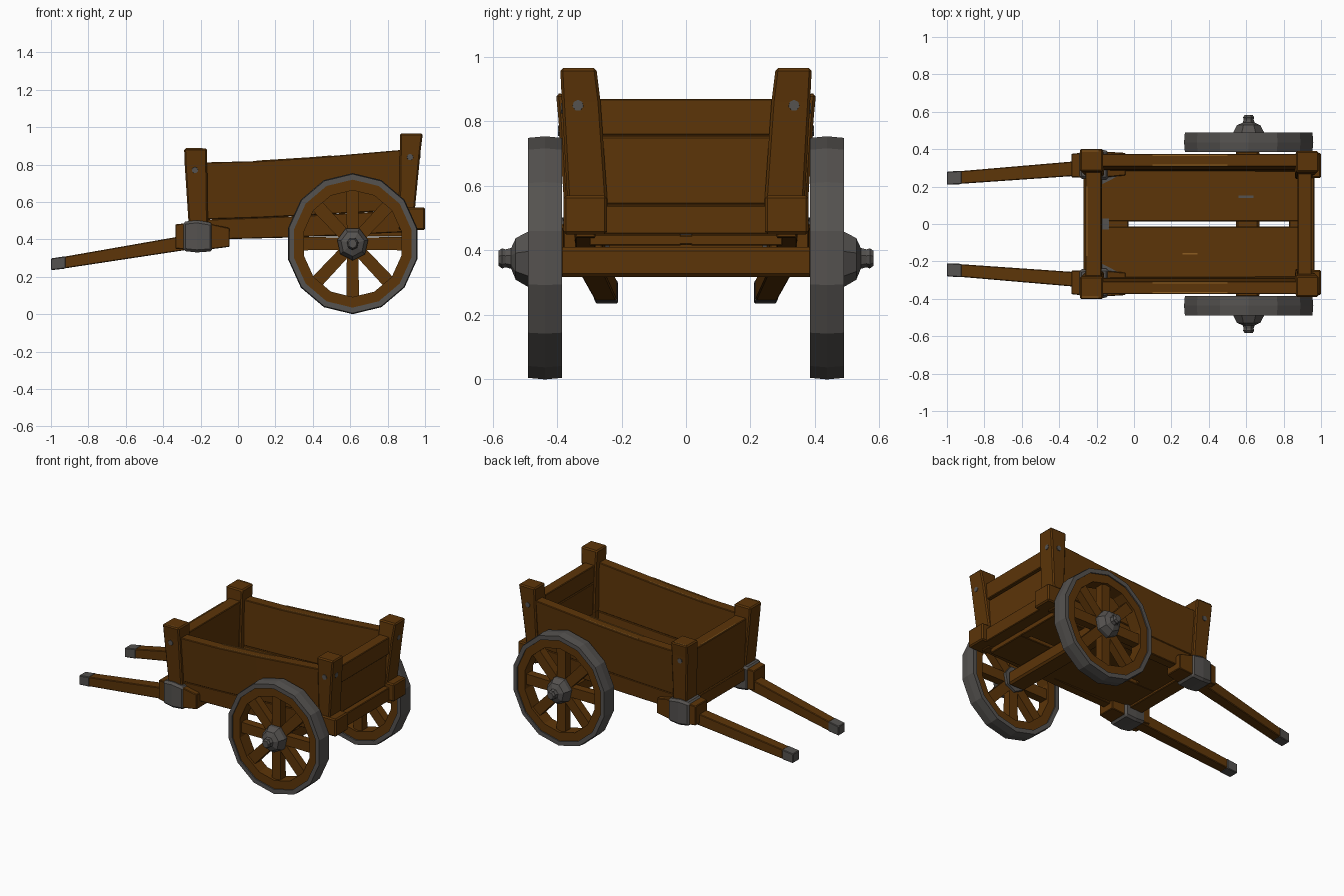
import bpy, bmesh, math
from mathutils import Vector

if "Cube" in bpy.data.objects:
    bpy.data.objects.remove(bpy.data.objects["Cube"])


def material(name, rgb):
    m = bpy.data.materials.new(name)
    m.diffuse_color = (*rgb, 1)
    m.use_nodes = True
    m.node_tree.nodes["Principled BSDF"].inputs["Base Color"].default_value = m.diffuse_color
    return m


WOOD = material("brown wood", (0.107, 0.035, 0.0025))
IRON = material("grey iron", (0.090, 0.084, 0.079))
WORN = material("worn wood edge", (0.27, 0.11, 0.015))


def finish(name, bm, mat, bevel=0.0):
    bmesh.ops.recalc_face_normals(bm, faces=bm.faces[:])
    me = bpy.data.meshes.new(name)
    bm.to_mesh(me)
    bm.free()
    me.materials.append(mat)
    ob = bpy.data.objects.new(name, me)
    bpy.context.collection.objects.link(ob)
    if bevel:
        b = ob.modifiers.new("chamfer", 'BEVEL')
        b.width = bevel
        b.segments = 1
        b.limit_method = 'ANGLE'
    return ob


def loft(name, mat, sections, bevel=0.004):
    """Solid through a row of four-cornered sections."""
    bm = bmesh.new()
    rows = [[bm.verts.new(p) for p in sec] for sec in sections]
    for a, b in zip(rows, rows[1:]):
        for i in range(4):
            j = (i + 1) % 4
            bm.faces.new((a[i], a[j], b[j], b[i]))
    bm.faces.new(rows[0])
    bm.faces.new(rows[-1])
    return finish(name, bm, mat, bevel)


def xsec(x, y0, y1, z0, z1, s=1):
    return [(x, s * y0, z0), (x, s * y1, z0), (x, s * y1, z1), (x, s * y0, z1)]


def zsec(z, x0, x1, y0, y1, s=1):
    return [(x0, s * y0, z), (x1, s * y0, z), (x1, s * y1, z), (x0, s * y1, z)]


def box(name, mat, x0, x1, y0, y1, z0, z1, s=1, bevel=0.004):
    return loft(name, mat, [xsec(x0, y0, y1, z0, z1, s), xsec(x1, y0, y1, z0, z1, s)], bevel)


CX, CZ, SQUASH = 0.613, 0.377, 0.94


def revolve(name, mat, profile, n, s, closed):
    """Turn (radius, y) points around the wheel axis."""
    bm = bmesh.new()
    rings = []
    for k in range(n):
        a = 2 * math.pi * k / n - math.pi / 2
        rings.append([bm.verts.new((CX + r * SQUASH * math.cos(a), s * y, CZ + r * math.sin(a)))
                      for r, y in profile])
    m = len(profile)
    for k in range(n):
        a, b = rings[k], rings[(k + 1) % n]
        for i in range(m if closed else m - 1):
            j = (i + 1) % m
            bm.faces.new((a[i], a[j], b[j], b[i]))
    if not closed:
        bm.faces.new([r[0] for r in rings])
        bm.faces.new([r[-1] for r in rings])
    return finish(name, bm, mat)


def rivet(name, loc, normal, r=0.019):
    bm = bmesh.new()
    bmesh.ops.create_cone(bm, cap_ends=True, segments=7, radius1=r, radius2=r * 0.9, depth=0.012)
    bm.transform(Vector(normal).to_track_quat('Z', 'Y').to_matrix().to_4x4())
    bmesh.ops.translate(bm, verts=bm.verts[:], vec=loc)
    finish(name, bm, IRON)


# bottom and top height of the upper side board along x
RAIL = ((-0.23, 0.505, 0.81), (0.1, 0.515, 0.818), (0.4, 0.53, 0.837), (0.92, 0.558, 0.882))

for s, side in ((-1, "right"), (1, "left")):
    # side boards, rising towards the tail
    loft(f"upper_side_board_{side}", WOOD, [
        [(x, s * 0.292, zb), (x, s * 0.352, zb), (x, s * 0.375, zt), (x, s * 0.305, zt)]
        for x, zb, zt in RAIL])
    loft(f"lower_side_board_{side}", WOOD, [
        [(x, s * 0.28, zb), (x, s * 0.343, zb), (x, s * 0.351, zt), (x, s * 0.29, zt)]
        for x, zb, zt in ((-0.23, 0.397, 0.504), (0.3, 0.41, 0.524), (0.92, 0.44, 0.557))])
    # worn strips along the board's top edges
    for k, y in enumerate((0.309, 0.363)):
        loft(f"worn_rail_edge_{side}_{k}", WORN, [xsec(x, y, y + 0.008, z - 0.006, z + 0.003, s)
                                                  for x, z in ((0.1, 0.818), (0.4, 0.837), (0.5, 0.8457))], 0)
    # corner posts, wider at the top
    loft(f"front_post_{side}", WOOD, [zsec(0.42, -0.26, -0.16, 0.25, 0.37, s),
                                      zsec(0.80, -0.285, -0.165, 0.275, 0.395, s),
                                      zsec(0.885, -0.288, -0.165, 0.28, 0.403, s)], 0.008)
    loft(f"rear_post_{side}", WOOD, [zsec(0.50, 0.86, 0.94, 0.24, 0.365, s),
                                     zsec(0.86, 0.865, 0.975, 0.265, 0.385, s),
                                     zsec(0.965, 0.865, 0.988, 0.278, 0.39, s)], 0.008)
    box(f"worn_front_post_edge_{side}", WORN, -0.278, -0.19, 0.388, 0.396, 0.878, 0.887, s, 0)
    box(f"rear_corner_block_{side}", WOOD, 0.86, 1.0, 0.245, 0.38, 0.45, 0.57, s, 0.008)
    # rivets
    rivet(f"front_rivet_{side}", (-0.23, s * 0.391, 0.77), (0, s, 0))
    rivet(f"rear_rivet_{side}", (0.92, s * 0.382, 0.84), (0, s, 0))
    rivet(f"tail_rivet_{side}", (0.970, s * 0.335, 0.85), (1, 0, 0))
    # handle, iron tip, socket block and iron band
    loft(f"handle_{side}", WOOD, [xsec(-0.925, 0.215, 0.283, 0.245, 0.308, s),
                                  xsec(-0.2, 0.265, 0.345, 0.355, 0.435, s)])
    loft(f"handle_tip_{side}", IRON, [xsec(-1.0, 0.210, 0.28, 0.235, 0.298, s),
                                      xsec(-0.92, 0.213, 0.285, 0.244, 0.310, s)])
    loft(f"handle_socket_{side}", WOOD, [xsec(-0.335, 0.25, 0.375, 0.35, 0.48, s),
                                         xsec(-0.2, 0.245, 0.39, 0.34, 0.495, s),
                                         xsec(-0.045, 0.26, 0.38, 0.36, 0.46, s)])
    loft(f"socket_band_{side}", IRON, [xsec(-0.295, 0.243, 0.390, 0.338, 0.494, s),
                                       xsec(-0.22, 0.238, 0.398, 0.33, 0.502, s),
                                       xsec(-0.135, 0.238, 0.393, 0.336, 0.488, s)], 0.014)
    # iron corner plate on the floor
    loft(f"floor_corner_plate_{side}", IRON, [xsec(-0.175, 0.21, 0.29, 0.445, 0.454, s),
                                              xsec(-0.05, 0.275, 0.29, 0.445, 0.454, s)], 0)
    # floor plank
    box(f"floor_plank_{side}", WOOD, -0.22, 0.89, 0.014, 0.30, 0.415, 0.45, s)
    # wheel: tyre, wooden rim, hub, spokes
    revolve(f"tyre_{side}", IRON, [(0.342, 0.385), (0.372, 0.385), (0.377, 0.437), (0.372, 0.49), (0.342, 0.49)], 14, s, True)
    revolve(f"wheel_rim_{side}", WOOD, [(0.285, 0.395), (0.35, 0.395), (0.35, 0.482), (0.285, 0.482)], 14, s, True)
    revolve(f"hub_{side}", IRON, [(0.085, 0.392), (0.09, 0.49), (0.068, 0.528), (0.034, 0.542),
                                  (0.029, 0.56), (0.033, 0.570), (0.024, 0.582)], 7, s, False)
    for k in range(8):
        a = k * math.pi / 4
        d, t = Vector((math.cos(a), 0, math.sin(a))), Vector((-math.sin(a), 0, math.cos(a)))
        secs = []
        for r, w in ((0.05, 0.033), (0.31, 0.036)):
            sec = []
            for u, y in ((-w, 0.41), (w, 0.41), (w, 0.465), (-w, 0.465)):
                p = d * r + t * u
                sec.append((CX + p.x * SQUASH, s * y, CZ + p.z))
            secs.append(sec)
        loft(f"spoke_{side}_{k}", WOOD, secs, 0)

# floor ends closing the gap between the planks, small floor details
box("floor_front_batten", WOOD, -0.22, -0.03, -0.05, 0.05, 0.417, 0.448)
box("floor_rear_batten", WOOD, 0.83, 0.89, -0.05, 0.05, 0.417, 0.448)
box("floor_bolt_plate", IRON, -0.18, -0.135, -0.03, 0.03, 0.445, 0.455, bevel=0)
box("floor_nail_strip", IRON, 0.56, 0.64, 0.14, 0.152, 0.447, 0.453, bevel=0)
box("worn_floor_patch", WORN, 0.26, 0.34, -0.163, -0.155, 0.447, 0.453, bevel=0)

# front board and lower crossbar
box("front_board", WOOD, -0.26, -0.175, -0.31, 0.31, 0.485, 0.81)
box("worn_front_board_edge", WORN, -0.257, -0.249, -0.17, 0.2, 0.804, 0.813, bevel=0)
box("front_crossbar", WOOD, -0.27, -0.17, -0.28, 0.28, 0.40, 0.485)

# tail boards and lower crossbar
box("tail_board_lower", WOOD, 0.875, 0.935, -0.30, 0.30, 0.543, 0.753)
box("tail_board_upper", WOOD, 0.875, 0.95, -0.30, 0.30, 0.757, 0.87)
box("rear_crossbar", WOOD, 0.875, 0.965, -0.28, 0.28, 0.45, 0.54)

# axle
box("axle", WOOD, 0.545, 0.67, -0.395, 0.395, 0.317, 0.41, bevel=0.012)
